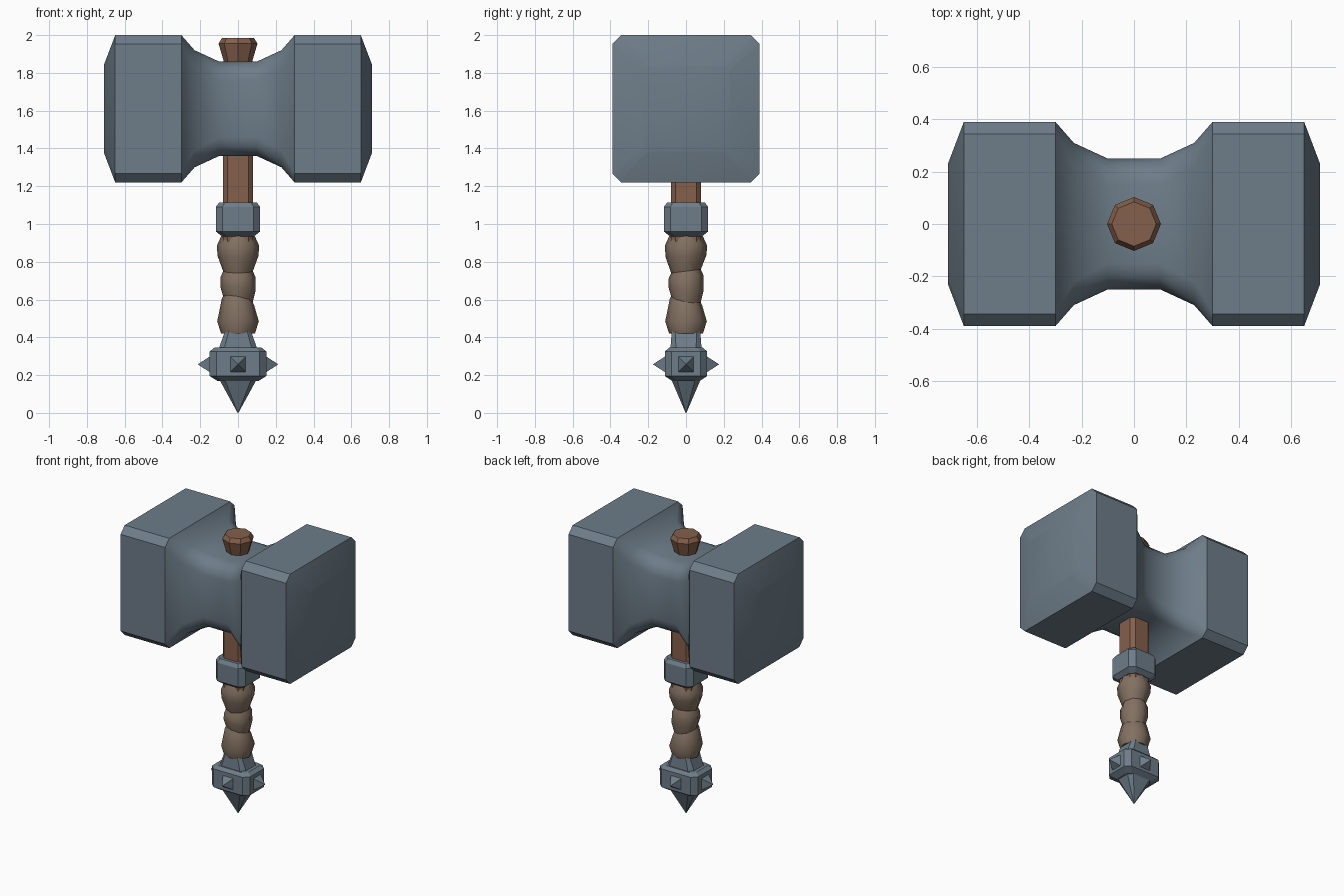
import bpy, bmesh, math
from mathutils import Vector

if "Cube" in bpy.data.objects:
    bpy.data.objects.remove(bpy.data.objects["Cube"])


def material(name, rgb):
    m = bpy.data.materials.new(name)
    m.diffuse_color = (*rgb, 1)
    m.use_nodes = True
    m.node_tree.nodes["Principled BSDF"].inputs["Base Color"].default_value = m.diffuse_color
    return m


STEEL = material("blue grey steel", (0.155, 0.205, 0.25))
WOOD = material("brown wood", (0.23, 0.115, 0.07))
WRAP = material("tan leather", (0.225, 0.165, 0.12))


def loft(name, rings, mat, smooth=None):
    """Skin a list of equal-length point rings and cap both ends."""
    bm = bmesh.new()
    vs = [[bm.verts.new(p) for p in r] for r in rings]
    n = len(vs[0])
    for a, b in zip(vs, vs[1:]):
        for i in range(n):
            j = (i + 1) % n
            bm.faces.new((a[i], a[j], b[j], b[i]))
    bm.faces.new(vs[0][::-1])
    bm.faces.new(vs[-1])
    bmesh.ops.recalc_face_normals(bm, faces=bm.faces)
    me = bpy.data.meshes.new(name)
    bm.to_mesh(me)
    bm.free()
    me.materials.append(mat)
    ob = bpy.data.objects.new(name, me)
    bpy.context.collection.objects.link(ob)
    if smooth:
        bpy.ops.object.select_all(action='DESELECT')
        ob.select_set(True)
        bpy.context.view_layer.objects.active = ob
        bpy.ops.object.shade_smooth_by_angle(angle=math.radians(smooth))
    return ob


def corner_section(hu, hv, c, rounded=False, segs=1):
    """Rectangle with cut or rounded corners, as (u, v) pairs."""
    pts = []
    for q in range(4):
        su, sv = ((1, 1), (-1, 1), (-1, -1), (1, -1))[q]
        for k in range(segs + 1):
            t = k / segs
            if q % 2:
                t = 1 - t
            if rounded:
                a, b = math.cos(t * math.pi / 2), math.sin(t * math.pi / 2)
            else:
                a, b = 1 - t, t
            pts.append((su * (hu - c + c * a), sv * (hv - c + c * b)))
    return pts


def column(name, profile, mat, smooth=None):
    """Stack cut-corner rectangles: (z, half x, half y, corner)."""
    return loft(name, [[(u, v, z) for u, v in corner_section(hx, hy, c)]
                       for z, hx, hy, c in profile], mat, smooth)


def octagon(z, r, tx=0.0, ty=0.0):
    ring = []
    for i in range(8):
        x, y = r * math.cos(i * math.pi / 4), r * math.sin(i * math.pi / 4)
        ring.append((x, y, z + tx * x + ty * y))
    return ring


# Hammer head: two blocks joined by a rounded waist
half = [(0.10, 0.25, 0.10, True), (0.23, 0.31, 0.09, True),
        (0.30, 0.39, 0.047, False), (0.65, 0.39, 0.047, False),
        (0.71, 0.232, 0.03, False)]
stations = [(-x, h, c, r) for x, h, c, r in reversed(half)] + half
loft("hammer_head",
     [[(x, u, 1.61 + v) for u, v in corner_section(h, h, c, r, 3)]
      for x, h, c, r in stations], STEEL, 35)

# Wooden shaft and flared top peg
column("shaft", [(0.85, 0.08, 0.08, 0.025), (1.60, 0.08, 0.08, 0.025)], WOOD)
loft("top_peg", [octagon(1.75, 0.06), octagon(1.86, 0.075),
                 octagon(1.955, 0.103), octagon(1.985, 0.085)], WOOD)

# Steel collar under the head
column("collar", [(0.935, 0.085, 0.085, 0.025), (0.96, 0.117, 0.117, 0.035),
                  (1.09, 0.117, 0.117, 0.035), (1.115, 0.10, 0.10, 0.03)], STEEL)

# Leather wrap: three bulges with slanted seams
wraps = [
    [(0.945, 0.085, 0, 0), (0.885, 0.112, 0, 0), (0.83, 0.108, 0, 0.05), (0.74, 0.075, 0, 0.14)],
    [(0.77, 0.07, 0, 0.14), (0.72, 0.092, 0, 0.1), (0.66, 0.094, -0.1, -0.1), (0.59, 0.075, -0.2, -0.2)],
    [(0.62, 0.07, -0.2, -0.2), (0.585, 0.086, -0.2, -0.2), (0.485, 0.11, 0, 0), (0.42, 0.09, 0, 0)],
]
for i, w in enumerate(wraps):
    loft(f"grip_wrap_{i + 1}", [octagon(*s) for s in w], WRAP, 50)

# Pommel: tapered neck, band and bottom spike
column("pommel_neck", [(0.30, 0.115, 0.085, 0.03), (0.345, 0.10, 0.082, 0.028),
                       (0.435, 0.068, 0.075, 0.02)], STEEL)
column("pommel_band", [(0.17, 0.11, 0.075, 0.03), (0.195, 0.15, 0.112, 0.035),
                       (0.325, 0.15, 0.112, 0.035), (0.345, 0.125, 0.09, 0.03)], STEEL)
column("bottom_spike", [(0.20, 0.105, 0.08, 0.03), (0.17, 0.095, 0.075, 0.028),
                        (0.0, 0.002, 0.002, 0.001)], STEEL)

# Four square studs around the band
for i in range(4):
    d = Vector((math.cos(i * math.pi / 2), math.sin(i * math.pi / 2), 0)).normalized()
    side = Vector((-d.y, d.x, 0))
    base = 0.145 if i % 2 == 0 else 0.107
    rings = []
    for dist, h in ((base, 0.044), (base + 0.067, 0.001)):
        rings.append([d * dist + side * (a * h) + Vector((0, 0, 0.257 + b * h))
                      for a, b in ((1, 1), (-1, 1), (-1, -1), (1, -1))])
    loft(f"band_stud_{i + 1}", rings, STEEL)
